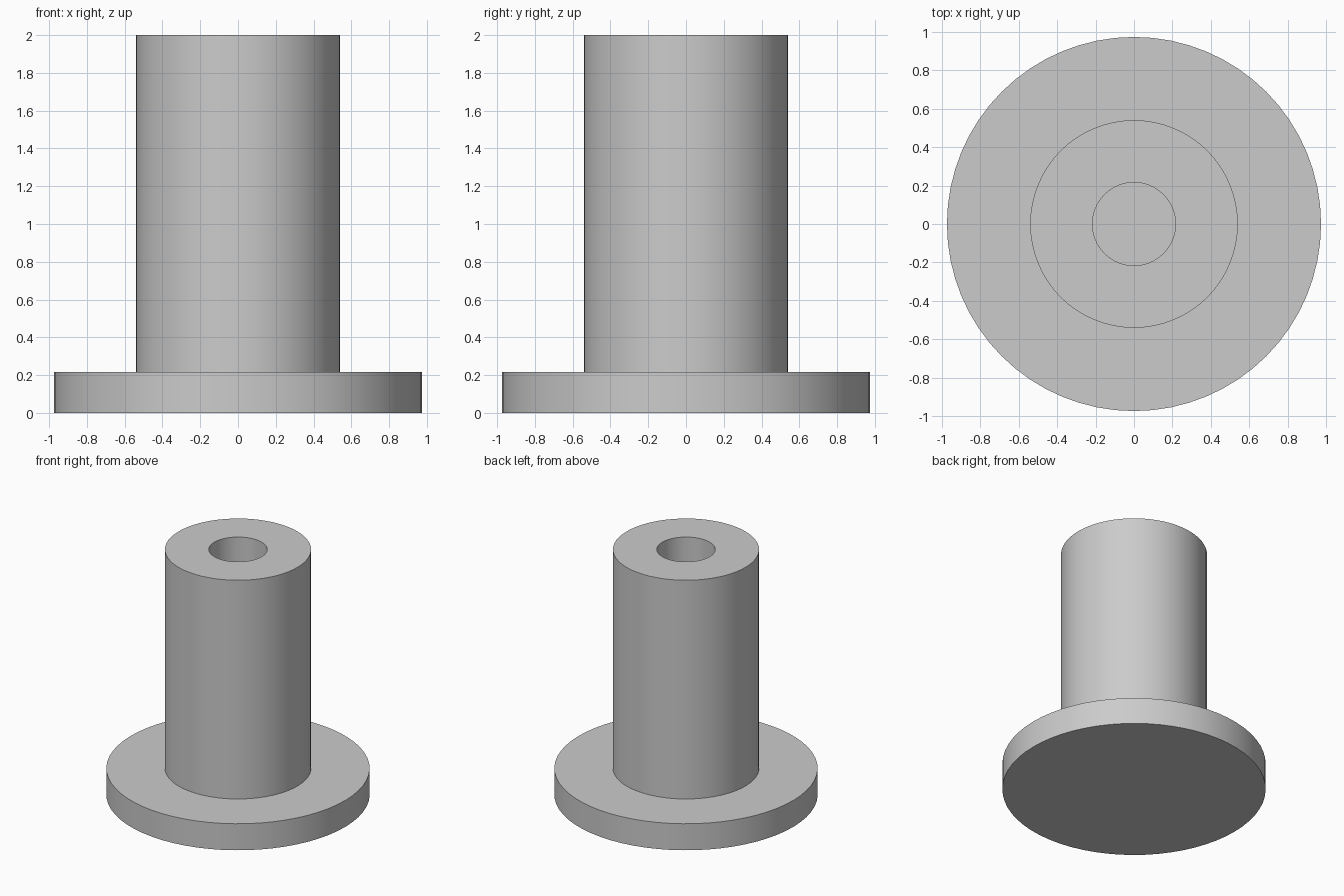
import bpy, bmesh, math

if "Cube" in bpy.data.objects:
    bpy.data.objects.remove(bpy.data.objects["Cube"])

grey = bpy.data.materials.new("plain grey")
grey.diffuse_color = (0.6, 0.6, 0.6, 1)
grey.use_nodes = True
grey.node_tree.nodes["Principled BSDF"].inputs["Base Color"].default_value = grey.diffuse_color

SEGMENTS = 64
# Half section (radius, height): base disc, post, then blind bore down to the base
profile = [(0, 0), (0.973, 0), (0.973, 0.216), (0.54, 0.216),
           (0.54, 2), (0.216, 2), (0.216, 0.216), (0, 0.216)]

# Flanged post, turned around the vertical axis
bm = bmesh.new()
verts = [bm.verts.new((r, 0, z)) for r, z in profile]
edges = [bm.edges.new(pair) for pair in zip(verts, verts[1:])]
bmesh.ops.spin(bm, geom=verts + edges, cent=(0, 0, 0), axis=(0, 0, 1),
               angle=2 * math.pi, steps=SEGMENTS, use_merge=True)
bmesh.ops.remove_doubles(bm, verts=bm.verts, dist=1e-4)
bmesh.ops.recalc_face_normals(bm, faces=bm.faces)
mesh = bpy.data.meshes.new("flanged_post")
bm.to_mesh(mesh)
bm.free()
mesh.materials.append(grey)

post = bpy.data.objects.new("flanged_post", mesh)
bpy.context.collection.objects.link(post)
bpy.context.view_layer.objects.active = post
post.select_set(True)
bpy.ops.object.shade_smooth_by_angle(angle=math.radians(30))
